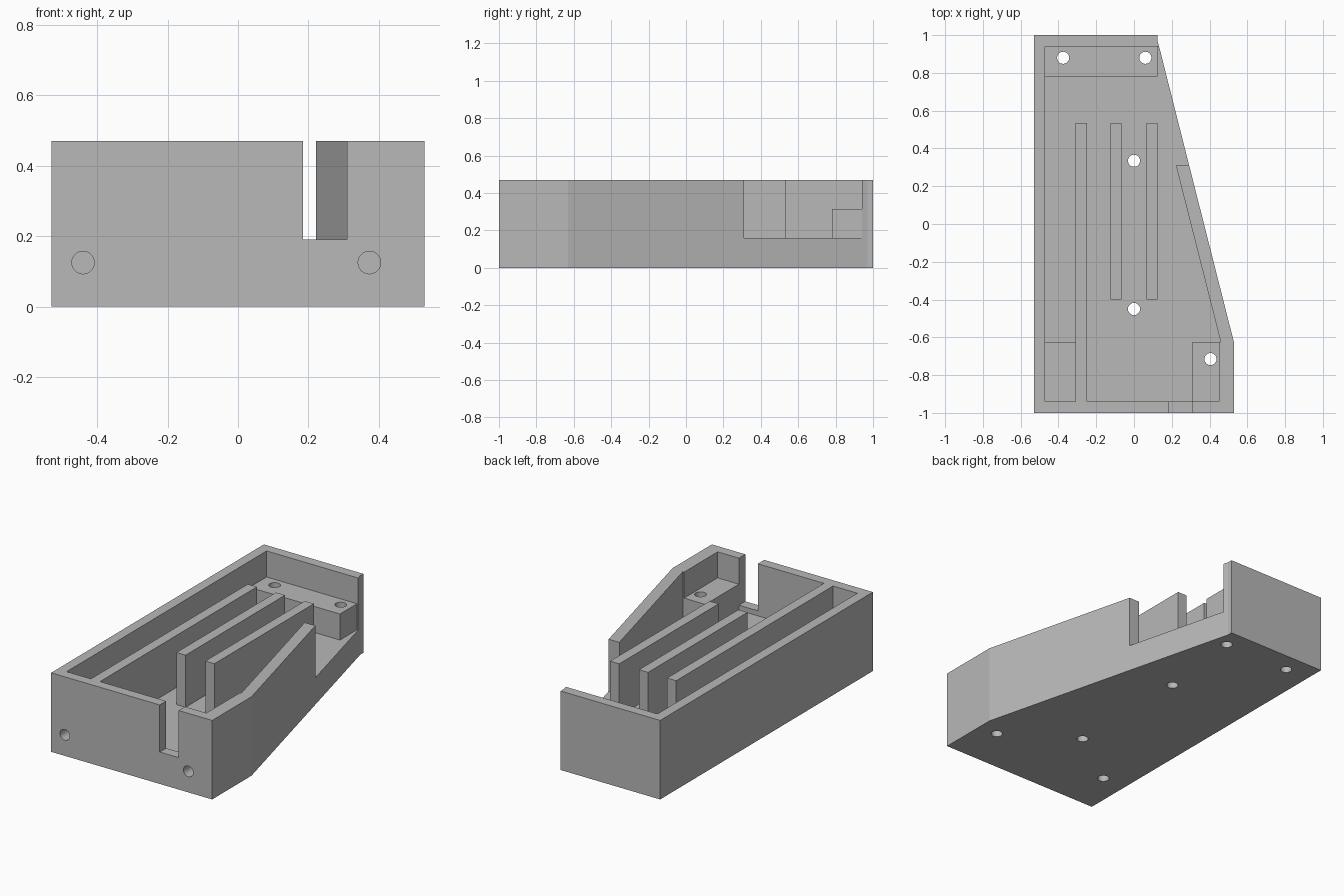
import bpy, bmesh, math
from mathutils import Matrix

if "Cube" in bpy.data.objects:
    bpy.data.objects.remove(bpy.data.objects["Cube"], do_unlink=True)

HEIGHT, FLOOR, LEDGE, HOLE_R = 0.47, 0.16, 0.315, 0.032

grey = bpy.data.materials.new("plain grey")
grey.use_nodes = True
colour = (0.48, 0.48, 0.48, 1)
grey.diffuse_color = colour
grey.node_tree.nodes["Principled BSDF"].inputs["Base Color"].default_value = colour


def finish(name, bm):
    bmesh.ops.recalc_face_normals(bm, faces=bm.faces)
    mesh = bpy.data.meshes.new(name)
    bm.to_mesh(mesh)
    bm.free()
    mesh.materials.append(grey)
    obj = bpy.data.objects.new(name, mesh)
    bpy.context.collection.objects.link(obj)
    return obj


def prism(name, outline, z0, z1):
    bm = bmesh.new()
    face = bm.faces.new([bm.verts.new((x, y, z0)) for x, y in outline])
    top = bmesh.ops.extrude_face_region(bm, geom=[face])
    verts = [v for v in top["geom"] if isinstance(v, bmesh.types.BMVert)]
    bmesh.ops.translate(bm, verts=verts, vec=(0, 0, z1 - z0))
    return finish(name, bm)


def block(name, x0, x1, y0, y1, z0, z1):
    return prism(name, [(x0, y0), (x1, y0), (x1, y1), (x0, y1)], z0, z1)


def drill(name, centre, depth, along_y=False):
    bm = bmesh.new()
    bmesh.ops.create_cone(bm, cap_ends=True, segments=32, radius1=HOLE_R,
                          radius2=HOLE_R, depth=depth)
    if along_y:
        bmesh.ops.rotate(bm, verts=bm.verts, matrix=Matrix.Rotation(math.pi / 2, 3, "X"))
    bmesh.ops.translate(bm, verts=bm.verts, vec=centre)
    return finish(name, bm)


def cut(target, cutter):
    mod = target.modifiers.new("cut", "BOOLEAN")
    mod.operation, mod.solver, mod.object = "DIFFERENCE", "EXACT", cutter
    bpy.context.view_layer.objects.active = target
    bpy.ops.object.modifier_apply(modifier=mod.name)


# Outer tray with one slanted side
tray = prism("tray", [(-0.53, -1), (0.53, -1), (0.53, -0.63), (0.125, 0.97),
                      (0.125, 1), (-0.53, 1)], 0, HEIGHT)

# Cavity, including the gap through the slanted wall, and the front slot
cavity = prism("cavity_cutter", [(-0.47, -0.94), (0.45, -0.94), (0.45, -0.625),
                                 (0.459, -0.625), (0.222, 0.31), (0.5, 0.31),
                                 (0.5, 0.94), (-0.47, 0.94)], FLOOR, 0.7)
slot = block("slot_cutter", 0.185, 0.31, -1.1, -0.93, 0.19, 0.7)
for cutter in (cavity, slot):
    cut(tray, cutter)

# Raised mounting pads
back_ledge = block("back_ledge", -0.47, 0.125, 0.78, 0.94, FLOOR, LEDGE)
right_pad = block("front_right_pad", -0.47, -0.31, -0.94, -0.625, FLOOR, LEDGE)
left_pad = block("front_left_pad", 0.31, 0.45, -0.94, -0.625, FLOOR, LEDGE)

# Dividing ribs
for name, x, y0 in (("long_rib", -0.28, -0.94), ("middle_rib", -0.095, -0.4),
                    ("short_rib", 0.095, -0.4)):
    block(name, x - 0.03, x + 0.03, y0, 0.535, FLOOR, HEIGHT)

# Screw holes: through the pads and floor, blind from below, blind from the front
drills = []
for x, y, parts in ((-0.375, 0.88, (tray, back_ledge)), (0.06, 0.88, (tray, back_ledge)),
                    (0, 0.335, (tray,)), (0, -0.45, (tray,)),
                    (0.405, -0.715, (tray, left_pad))):
    tool = drill("hole_cutter", (x, y, 0.2), 1)
    drills.append(tool)
    for part in parts:
        cut(part, tool)
tool = drill("blind_hole_cutter", (-0.375, -0.715, 0), 0.5)
drills.append(tool)
for part in (tray, right_pad):
    cut(part, tool)
for x in (-0.44, 0.373):
    tool = drill("front_hole_cutter", (x, -1, 0.125), 0.4, along_y=True)
    drills.append(tool)
    cut(tray, tool)

for helper in [cavity, slot] + drills:
    bpy.data.objects.remove(helper, do_unlink=True)
